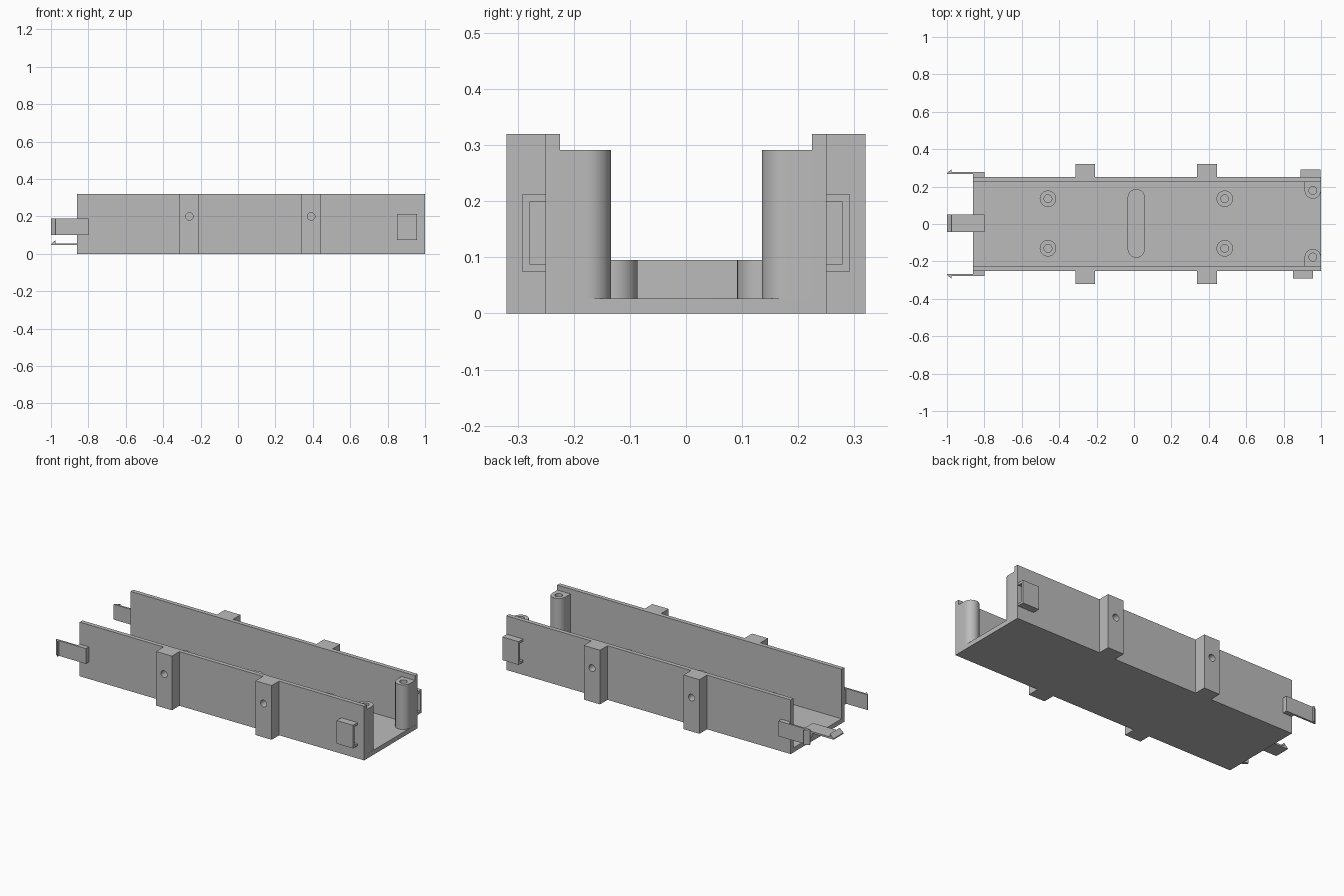
import bpy, bmesh
from math import pi, cos, sin
from mathutils import Vector

cube = bpy.data.objects.get("Cube")
if cube:
    bpy.data.objects.remove(cube, do_unlink=True)

grey = bpy.data.materials.new("grey plastic")
grey.use_nodes = True
grey.diffuse_color = (0.5, 0.5, 0.5, 1)
grey.node_tree.nodes["Principled BSDF"].inputs["Base Color"].default_value = (0.5, 0.5, 0.5, 1)


def prism(name, outline, axis, start, end):
    """Extrude a 2D outline along an axis: x -> (y, z), y -> (x, z), z -> (x, y)."""
    place = {"x": lambda a, b, t: (t, a, b),
             "y": lambda a, b, t: (a, t, b),
             "z": lambda a, b, t: (a, b, t)}[axis]
    bm = bmesh.new()
    face = bm.faces.new([bm.verts.new(place(a, b, start)) for a, b in outline])
    ext = bmesh.ops.extrude_face_region(bm, geom=[face])
    verts = [v for v in ext["geom"] if isinstance(v, bmesh.types.BMVert)]
    bmesh.ops.translate(bm, verts=verts, vec=Vector(place(0, 0, end - start)))
    bmesh.ops.recalc_face_normals(bm, faces=bm.faces)
    mesh = bpy.data.meshes.new(name)
    bm.to_mesh(mesh)
    bm.free()
    mesh.materials.append(grey)
    ob = bpy.data.objects.new(name, mesh)
    bpy.context.collection.objects.link(ob)
    return ob


def rect(a0, a1, b0, b1):
    return [(a0, b0), (a1, b0), (a1, b1), (a0, b1)]


def arc(cx, cy, r, a0=0.0, a1=2 * pi, n=32):
    full = a1 - a0 > 6.28
    return [(cx + r * cos(a0 + (a1 - a0) * i / n), cy + r * sin(a0 + (a1 - a0) * i / n))
            for i in range(n if full else n + 1)]


def drill(ob, outline, axis, start, end):
    """Cut a hole and discard the cutter."""
    cutter = prism("hole_cutter", outline, axis, start, end)
    cutter.hide_render = True
    mod = ob.modifiers.new("hole", "BOOLEAN")
    mod.operation, mod.solver, mod.object = "DIFFERENCE", "EXACT", cutter
    bpy.context.view_layer.objects.active = ob
    bpy.ops.object.modifier_apply(modifier=mod.name)
    bpy.data.objects.remove(cutter, do_unlink=True)


def smooth(ob):
    bpy.ops.object.select_all(action="DESELECT")
    ob.select_set(True)
    bpy.context.view_layer.objects.active = ob
    bpy.ops.object.shade_smooth_by_angle(angle=0.6)


BACK, FRONT, TOP, WALL, FLOOR = -0.86, 1.0, 0.32, 0.25, 0.027
INNER = WALL - 0.025

# U-shaped channel
prism("channel", [(-WALL, 0), (WALL, 0), (WALL, TOP), (INNER, TOP), (INNER, FLOOR),
                  (-INNER, FLOOR), (-INNER, TOP), (-WALL, TOP)], "x", BACK, FRONT)

# Floor standoffs with screw holes
for x in (-0.46, 0.485):
    for y in (0.135, -0.13):
        post = prism("standoff", arc(x, y, 0.044), "z", FLOOR - 0.005, 0.095)
        drill(post, arc(x, y, 0.021), "z", FLOOR, 0.2)
        smooth(post)

# Raised rounded bar across the floor
bar = prism("cross_bar", arc(0.012, 0.141, 0.046, 0, pi, 16) + arc(0.012, -0.134, 0.046, pi, 2 * pi, 16),
            "z", FLOOR - 0.005, 0.095)
smooth(bar)

for s, side in ((1, "left"), (-1, "right")):
    # Outer ribs with blind screw holes
    for x0, x1 in ((-0.312, -0.208), (0.338, 0.444)):
        rib = prism(side + "_rib", rect(x0, x1, 0, TOP), "y", s * (WALL - 0.002), s * 0.32)
        drill(rib, arc((x0 + x1) / 2, 0.2, 0.02), "y", s * 0.255, s * 0.4)
        smooth(rib)

    # Tall corner screw post, rounded inward and merged into the wall
    cy = 0.179 if s > 0 else -0.177
    shape = [(x, s * y) for x, y in arc(0.956, abs(cy), 0.0435, pi, 2 * pi, 20)
             + [(0.9995, INNER + 0.002), (0.9125, INNER + 0.002)]]
    corner = prism(side + "_corner_post", shape, "z", FLOOR - 0.005, 0.291)
    drill(corner, arc(0.956, cy, 0.021), "z", 0.1, 0.4)
    smooth(corner)

    # Latch loop, open along the channel
    x0 = 0.89 if s > 0 else 0.85
    loop = [(0.249, 0.075), (0.292, 0.075), (0.292, 0.212), (0.249, 0.212),
            (0.249, 0.199), (0.279, 0.199), (0.279, 0.088), (0.249, 0.088)]
    prism(side + "_latch_loop", [(s * y, z) for y, z in loop], "x", x0, x0 + 0.107)

    # Side snap arm with an outward hook
    arm = [(-0.8, 0.249), (-0.8, 0.278), (-0.975, 0.278), (-0.978, 0.293), (-1.0, 0.278),
           (-1.0, 0.267), (BACK, 0.267), (BACK, 0.249)]
    arm[3:5] = [(-0.975, 0.293), (-1.0, 0.272)]
    prism(side + "_snap_arm", [(x, s * y) for x, y in arm], "z", 0.1, 0.19)

# Floor snap arm with an upward hook
prism("floor_snap_arm", [(-0.8, FLOOR - 0.002), (-0.8, 0.056), (-0.975, 0.056), (-0.975, 0.074),
                         (-1.0, 0.052), (-1.0, 0.046), (BACK, 0.046), (BACK, FLOOR - 0.002)],
      "y", -0.043, 0.05)
